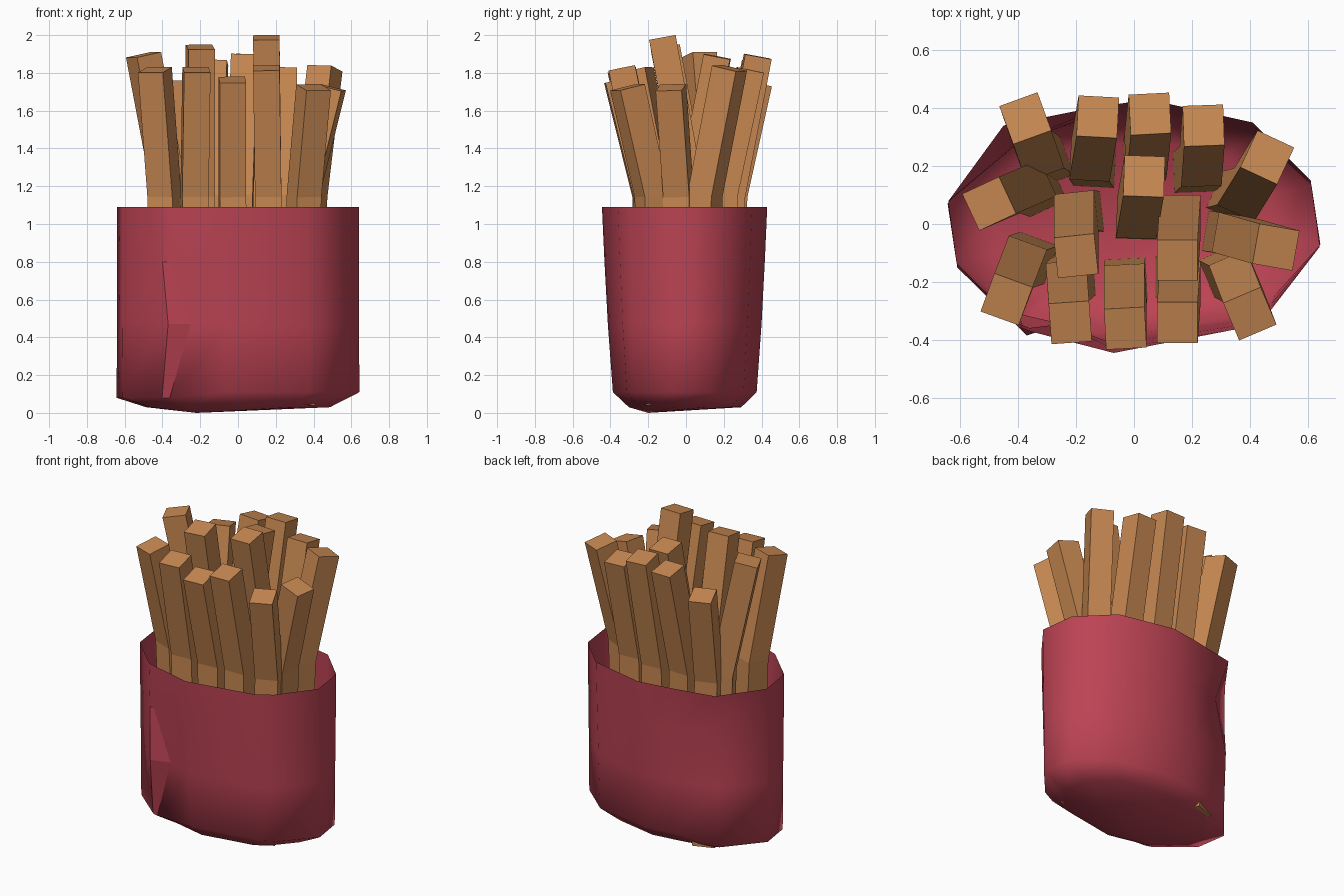
import bpy, bmesh, math
from mathutils import Vector, Matrix

cube = bpy.data.objects.get("Cube")
if cube:
    bpy.data.objects.remove(cube)


def material(name, rgb):
    m = bpy.data.materials.new(name)
    m.use_nodes = True
    m.diffuse_color = (*rgb, 1)
    m.node_tree.nodes["Principled BSDF"].inputs["Base Color"].default_value = (*rgb, 1)
    return m


red = material("carton red", (0.50, 0.056, 0.088))
golden = material("golden potato", (0.58, 0.25, 0.085))


def make_object(name, bm, mat):
    mesh = bpy.data.meshes.new(name)
    bm.to_mesh(mesh)
    bm.free()
    mesh.materials.append(mat)
    obj = bpy.data.objects.new(name, mesh)
    bpy.context.scene.collection.objects.link(obj)
    return obj


def bridge(bm, low, high):
    n = len(low)
    return [bm.faces.new((low[i], low[(i + 1) % n], high[(i + 1) % n], high[i]))
            for i in range(n)]


# Carton: an open pouch lofted from one crumpled outline, counter-clockwise
outline = [(0.64, -0.08), (0.61, 0.15), (0.41, 0.35), (0.05, 0.43), (-0.15, 0.40),
           (-0.45, 0.34), (-0.64, 0.08), (-0.61, -0.15), (-0.40, -0.355),
           (-0.36, -0.37), (-0.07, -0.445), (0.37, -0.36), (0.47, -0.30)]
# height, x scale, y scale of each level
levels = [(0.03, 0.76, 0.68), (0.11, 1.005, 0.87), (0.47, 1.0, 0.93),
          (0.80, 1.0, 0.97), (1.09, 1.0, 1.0)]
bm = bmesh.new()
rings = [[bm.verts.new((x * sx, y * sy, z)) for x, y in outline] for z, sx, sy in levels]
walls = [bridge(bm, a, b) for a, b in zip(rings, rings[1:])]

# Folds and dents in the card
rings[2][8].co = (-0.37, -0.385, 0.47)
rings[2][9].co = (-0.25, -0.345, 0.47)
rings[3][5].co += Vector((0.05, -0.05, 0.04))
for v in rings[1]:
    v.co.z -= 0.03 * (v.co.x < -0.3)

# Closed underside
tip = bm.verts.new((-0.22, -0.2, 0))
for i, v in enumerate(rings[0]):
    bm.faces.new((rings[0][(i + 1) % len(outline)], v, tip))
for f in bm.faces:
    f.smooth = True
for wall in walls[1:3]:
    for e in wall[8].edges:
        e.smooth = False
bm.edges.get((rings[2][1], rings[3][1])).smooth = False
make_object("carton", bm, red)

# Fries: foot x, foot y, tip x, tip y, tip height, turn in degrees
fries = [
    (-0.33, 0.235, -0.375, 0.365, 1.76, 20),
    (-0.15, 0.22, -0.125, 0.37, 1.87, -3),
    (0.04, 0.24, 0.055, 0.38, 1.90, 3),
    (0.23, 0.20, 0.24, 0.34, 1.83, 2),
    (0.38, 0.10, 0.46, 0.23, 1.84, -25),
    (-0.36, 0.13, -0.50, 0.07, 1.91, 25),
    (-0.39, -0.13, -0.44, -0.26, 1.83, -20),
    (-0.23, -0.20, -0.22, -0.34, 1.83, 4),
    (-0.20, 0.04, -0.20, -0.11, 1.95, 6),
    (-0.03, -0.21, -0.03, -0.36, 1.78, 3),
    (0.01, 0.02, 0.035, 0.165, 1.90, -2),
    (0.16, 0.03, 0.15, -0.125, 2.00, 0),
    (0.16, -0.20, 0.15, -0.34, 1.84, 0),
    (0.35, -0.18, 0.40, -0.31, 1.74, 23),
    (0.35, -0.04, 0.49, -0.08, 1.74, -10),
]
BEND = 1.15
HALF = 0.07


def make_fry(name, fx, fy, tx, ty, height, turn):
    bm = bmesh.new()
    spin = Matrix.Rotation(math.radians(turn), 3, "Z")
    lean = Vector((tx - fx, ty - fy, 0)) / (height - BEND)
    top_z = height - HALF * max(abs(c) for c in spin.transposed() @ lean)

    def ring(x, y, z, tilt):
        verts = []
        for sx, sy in ((-1, -1), (1, -1), (1, 1), (-1, 1)):
            p = spin @ Vector((sx * HALF, sy * HALF, 0))
            verts.append(bm.verts.new((x + p.x, y + p.y, z - tilt * p.dot(lean))))
        return verts

    foot = ring(fx * 0.9, fy * 0.9, 0.04, 0)
    knee = ring(fx, fy, BEND, 0.5)
    tip = ring(tx, ty, top_z, 1)
    bridge(bm, foot, knee)
    bridge(bm, knee, tip)
    bm.faces.new(tip)
    bm.faces.new(foot[::-1])
    make_object(name, bm, golden)


for i, fry in enumerate(fries):
    make_fry(f"fry_{i + 1}", *fry)
